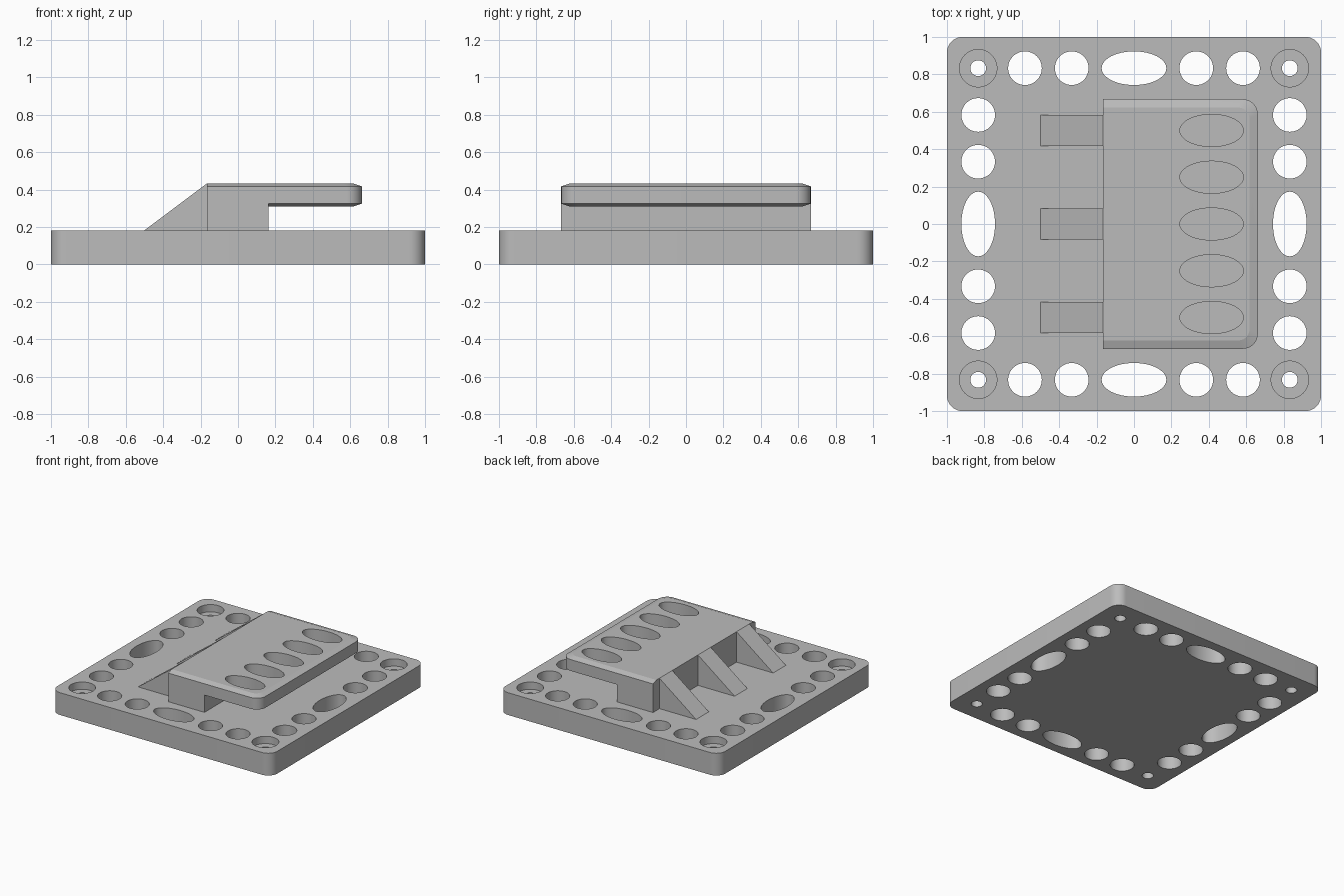
import bpy, bmesh
from math import cos, sin, pi, radians

cube = bpy.data.objects.get("Cube")
if cube:
    bpy.data.objects.remove(cube, do_unlink=True)

grey = bpy.data.materials.new("plain grey")
grey.use_nodes = True
COLOUR = (0.5, 0.5, 0.5, 1)
grey.diffuse_color = COLOUR
grey.node_tree.nodes["Principled BSDF"].inputs["Base Color"].default_value = COLOUR


def loft(bm, loops):
    """Skin a stack of equal-length closed loops and cap both ends."""
    rings = [[bm.verts.new(p) for p in loop] for loop in loops]
    n = len(rings[0])
    for a, b in zip(rings, rings[1:]):
        for i in range(n):
            j = (i + 1) % n
            bm.faces.new((a[i], a[j], b[j], b[i]))
    bm.faces.new(rings[0][::-1])
    bm.faces.new(rings[-1])


def make(name, bm):
    bmesh.ops.recalc_face_normals(bm, faces=bm.faces)
    mesh = bpy.data.meshes.new(name)
    bm.to_mesh(mesh)
    bm.free()
    mesh.materials.append(grey)
    obj = bpy.data.objects.new(name, mesh)
    bpy.context.collection.objects.link(obj)
    return obj


def ellipse(bm, x, y, rx, ry, z0, z1, n=48):
    ring = [(x + rx * cos(2 * pi * i / n), y + ry * sin(2 * pi * i / n)) for i in range(n)]
    loft(bm, [[(px, py, z) for px, py in ring] for z in (z0, z1)])


def rounded(x0, x1, y, r_left, r_right, z, steps=10):
    """Rounded rectangle, symmetric in y, with a radius for each end."""
    pts = []
    for k, (x, sx, sy, r) in enumerate([(x1, 1, 1, r_right), (x0, -1, 1, r_left),
                                        (x0, -1, -1, r_left), (x1, 1, -1, r_right)]):
        for i in range(steps + 1 if r else 1):
            a = pi / 2 * (k + i / steps)
            pts.append((x - sx * r + r * cos(a), sy * (y - r) + r * sin(a), z))
    return pts


def cut(obj, bm):
    cutter = make("cutter", bm)
    cutter.hide_render = True
    mod = obj.modifiers.new("holes", "BOOLEAN")
    mod.operation, mod.solver, mod.object = "DIFFERENCE", "EXACT", cutter
    bpy.context.view_layer.objects.active = obj
    bpy.ops.object.modifier_apply(modifier=mod.name)
    bpy.data.objects.remove(cutter, do_unlink=True)


def smooth(obj, angle):
    bpy.ops.object.select_all(action="DESELECT")
    obj.select_set(True)
    bpy.context.view_layer.objects.active = obj
    bpy.ops.object.shade_smooth_by_angle(angle=radians(angle))


BASE, TOP, BACK = 0.183, 0.433, -0.167
EDGE = 0.833

# Base plate with a border of holes
bm = bmesh.new()
loft(bm, [rounded(-1, 1, 1, 0.083, 0.083, z) for z in (0, BASE)])
base = make("base_plate", bm)

bm = bmesh.new()
for s in (-1, 1):
    for p in (-0.583, -0.333, 0.333, 0.583):
        ellipse(bm, p, s * EDGE, 0.09, 0.09, -0.1, 0.3)
        ellipse(bm, s * EDGE, p, 0.09, 0.09, -0.1, 0.3)
    ellipse(bm, 0, s * EDGE, 0.173, 0.09, -0.1, 0.3)
    ellipse(bm, s * EDGE, 0, 0.09, 0.173, -0.1, 0.3)
    for t in (-1, 1):
        ellipse(bm, s * EDGE, t * EDGE, 0.042, 0.042, -0.1, 0.3)
cut(base, bm)

# Counterbores at the corners
bm = bmesh.new()
for s in (-1, 1):
    for t in (-1, 1):
        ellipse(bm, s * EDGE, t * EDGE, 0.1, 0.1, BASE - 0.06, 0.3)
cut(base, bm)
smooth(base, 30)

# Overhanging top plate with bevelled rim and slots
bm = bmesh.new()
loft(bm, [rounded(BACK, 0.662 - i, 0.667 - i, 0, 0.08 - i * 0.5, z)
          for z, i in ((0.31, 0.045), (0.325, 0), (0.418, 0), (TOP, 0.045))])
plate = make("top_plate", bm)
bm = bmesh.new()
for k in range(-2, 3):
    ellipse(bm, 0.415, k * 0.25, 0.17, 0.086, 0.25, 0.5)
cut(plate, bm)
smooth(plate, 15)

# Support block under the plate
bm = bmesh.new()
loft(bm, [rounded(BACK, 0.162, 0.667, 0, 0, z) for z in (BASE, 0.325)])
make("support_block", bm)

# Sloping ribs
for name, y in (("front", -0.5), ("middle", 0), ("back", 0.5)):
    bm = bmesh.new()
    profile = [(-0.5, BASE), (BACK, BASE), (BACK, TOP)]
    loft(bm, [[(x, y + d, z) for x, z in profile] for d in (-0.083, 0.083)])
    make(name + "_rib", bm)
